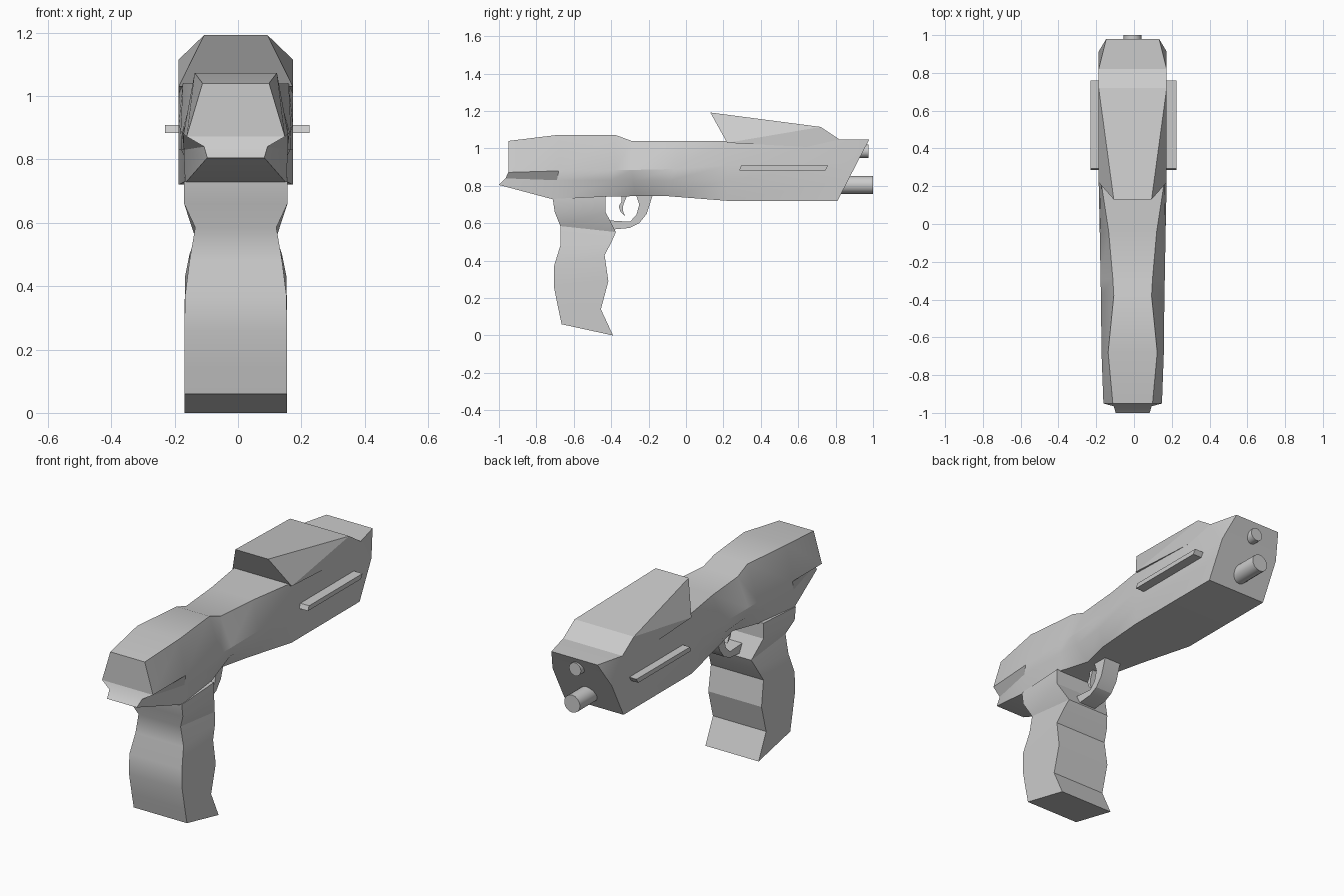
import bpy, bmesh, math

if "Cube" in bpy.data.objects:
    bpy.data.objects.remove(bpy.data.objects["Cube"])

CX = -0.007  # the model sits slightly off the centre plane


def finish(name, bm, angle=22):
    bmesh.ops.recalc_face_normals(bm, faces=bm.faces)
    me = bpy.data.meshes.new(name)
    bm.to_mesh(me)
    bm.free()
    ob = bpy.data.objects.new(name, me)
    bpy.context.collection.objects.link(ob)
    bpy.ops.object.select_all(action='DESELECT')
    ob.select_set(True)
    bpy.context.view_layer.objects.active = ob
    bpy.ops.object.shade_smooth_by_angle(angle=math.radians(angle))
    return ob


def loft(name, stations):
    """Skin mirrored half sections; each point is (half width, y, z)."""
    bm = bmesh.new()
    rows = [[[bm.verts.new((CX + s * w, y, z)) for w, y, z in st] for s in (1, -1)]
            for st in stations]
    n = len(stations[0])
    for (ra, la), (rb, lb) in zip(rows, rows[1:]):
        for i in range(n - 1):
            bm.faces.new((ra[i], rb[i], rb[i + 1], ra[i + 1]))
            bm.faces.new((la[i], la[i + 1], lb[i + 1], lb[i]))
        for i in (0, -1):
            bm.faces.new((ra[i], la[i], lb[i], rb[i]))
    for r, l in (rows[0], rows[-1]):
        for i in range(n - 1):
            bm.faces.new((r[i], r[i + 1], l[i + 1], l[i]))
    return finish(name, bm)


def plate(name, outline, x0, x1):
    """Extrude a (y, z) outline from x0 to x1."""
    bm = bmesh.new()
    f = bm.faces.new([bm.verts.new((x0, y, z)) for y, z in outline])
    ext = bmesh.ops.extrude_face_region(bm, geom=[f])['geom']
    bmesh.ops.translate(bm, vec=(x1 - x0, 0, 0),
                        verts=[v for v in ext if isinstance(v, bmesh.types.BMVert)])
    return finish(name, bm)


def barrel(name, r, y0, y1, z):
    bpy.ops.mesh.primitive_cylinder_add(vertices=16, radius=r, depth=y1 - y0,
                                        location=(CX, (y0 + y1) / 2, z),
                                        rotation=(math.pi / 2, 0, 0))
    bpy.context.object.name = name
    bpy.ops.object.shade_smooth_by_angle(angle=math.radians(30))


# Main body: bottom corner, lower side, seam, top corner at each station
loft("body", [
    [(.09, -1.0, .805), (.10, -.965, .84), (.155, -.95, .872), (.105, -.95, 1.04)],
    [(.16, -.70, .725), (.164, -.69, .83), (.165, -.68, .88), (.13, -.68, 1.073)],
    [(.14, -.42, .742), (.163, -.40, .83), (.168, -.38, .885), (.10, -.38, 1.073)],
    [(.09, -.27, .745), (.155, -.28, .83), (.170, -.29, .885), (.105, -.29, 1.04)],
    [(.13, -.10, .745), (.172, -.08, .83), (.174, -.06, .89), (.127, -.04, 1.04)],
    [(.18, .22, .72), (.18, .22, .83), (.18, .22, .91), (.167, .22, 1.04)],
    [(.18, .79, .72), (.18, .85, .83), (.18, .90, .92), (.18, .82, 1.048)],
    [(.18, .81, .72), (.18, .867, .83), (.18, .913, .92), (.14, .98, 1.048)],
])

# Raised sight housing, overhanging at its rear
bm = bmesh.new()
for s in (1, -1):
    for w, y, z in [(.10, .13, 1.192), (.18, .22, 1.03), (.18, .72, 1.115), (.18, .82, 1.048),
                    (.18, .80, 1.0)]:
        bm.verts.new((CX + s * w, y, z))
bmesh.ops.convex_hull(bm, input=bm.verts)
finish("sight_housing", bm)

# Grip: z back, z front, y back, y front, half width
grip = [(.06, .0, -.665, -.39, .162), (.14, .14, -.682, -.455, .162),
        (.26, .29, -.706, -.415, .162), (.37, .43, -.706, -.435, .16),
        (.48, .50, -.672, -.398, .146), (.585, .553, -.672, -.375, .128),
        (.66, .66, -.702, -.43, .163), (.73, .745, -.712, -.43, .163)]
loft("grip", [[(w, yb, zb), (w, yf, zf)] for zb, zf, yb, yf, w in grip])

# Trigger guard and trigger
plate("trigger_guard", [(-.41, .565), (-.30, .575), (-.25, .60), (-.21, .65), (-.175, .76),
                        (-.27, .76), (-.25, .70), (-.265, .645), (-.30, .608), (-.41, .615)],
      CX - .05, CX + .05)
plate("trigger", [(-.31, .76), (-.335, .70), (-.338, .67), (-.325, .635), (-.35, .66),
                  (-.36, .69), (-.345, .715), (-.345, .76)], CX - .018, CX + .018)

# Barrels
barrel("main_barrel", .048, .70, 1.0, .805)
barrel("upper_barrel", .036, .80, .975, .985)

# Side rails
for side, s in (("right", 1), ("left", -1)):
    plate(side + "_rail", [(.285, .883), (.745, .883), (.76, .908), (.295, .908)],
          s * .16 - .0025, s * .2285 - .0025)
